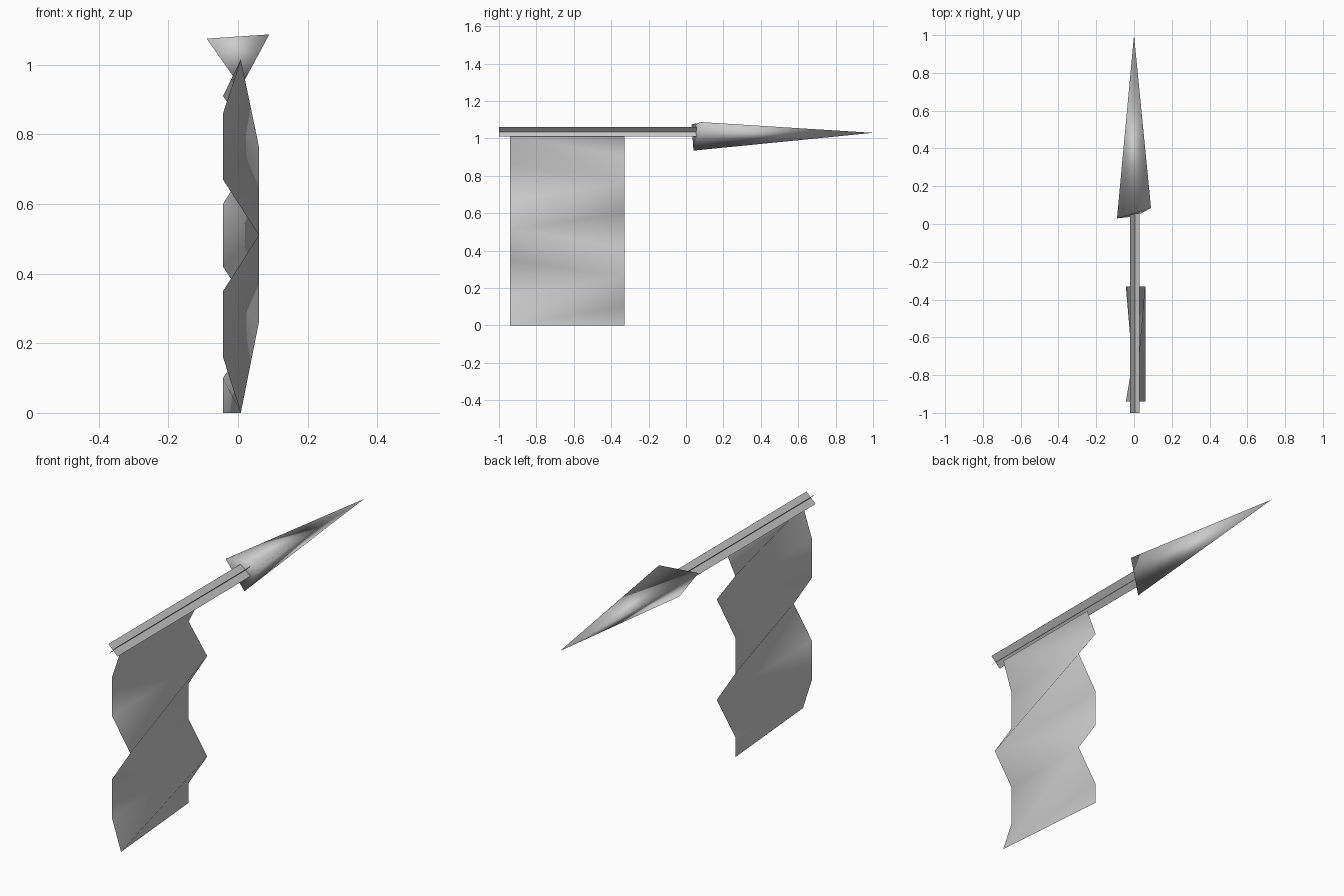
import bpy, bmesh

if "Cube" in bpy.data.objects:
    bpy.data.objects.remove(bpy.data.objects["Cube"])

grey = bpy.data.materials.new("plain_grey")
grey.diffuse_color = (0.6, 0.6, 0.6, 1)
grey.use_nodes = True
grey.node_tree.nodes["Principled BSDF"].inputs["Base Color"].default_value = grey.diffuse_color


def make_part(name, verts, faces, smooth):
    """Build one mesh object from a few corner points."""
    bm = bmesh.new()
    vs = [bm.verts.new(v) for v in verts]
    for f in faces:
        bm.faces.new([vs[i] for i in f]).smooth = smooth
    bmesh.ops.recalc_face_normals(bm, faces=bm.faces)
    mesh = bpy.data.meshes.new(name)
    bm.to_mesh(mesh)
    bm.free()
    mesh.materials.append(grey)
    obj = bpy.data.objects.new(name, mesh)
    bpy.context.collection.objects.link(obj)
    return obj


# Pole: two crossed diagonal strips
CX, CZ, R = 0.005, 1.035, 0.025
Y0, Y1 = -1.0, 0.055
for side, name in ((1, "pole_strip_rising"), (-1, "pole_strip_falling")):
    a, b = (CX - R, CZ - side * R), (CX + R, CZ + side * R)
    make_part(name, [(a[0], Y0, a[1]), (b[0], Y0, b[1]),
                     (b[0], Y1, b[1]), (a[0], Y1, a[1])], [(0, 1, 2, 3)], False)

# Spear head: long slim smooth pyramid on a tilted triangle
make_part("spear_head",
          [(-0.09, 0.03, 1.075), (0.09, 0.085, 1.087), (0.008, 0.04, 0.935), (0, 1, 1.03)],
          [(0, 1, 2), (0, 1, 3), (1, 2, 3), (2, 0, 3)], True)

# Cloth: wavy edges (x, z) at each end, joined by diagonal folds
LO, MID, HI = -0.043, 0.008, 0.06
front_edge = [(MID, 1.015), (LO, 0.86), (LO, 0.67), (HI, 0.51),
              (LO, 0.35), (LO, 0.16), (MID, 0)]
back_edge = [(MID, 1.015), (LO, 0.91), (HI, 0.765), (LO, 0.60),
             (LO, 0.42), (HI, 0.26), (LO, 0.10), (LO, 0)]
verts = [(x, -0.94, z) for x, z in front_edge] + [(x, -0.33, z) for x, z in back_edge]
B = len(front_edge)


def fan(tip, start, end):
    return [(tip, i, i + 1) for i in range(start, end)]


# Each fold peak fans out to the valley on the opposite edge
faces = (fan(0, B, B + 2) + fan(B + 2, 0, 3) + fan(3, B + 2, B + 5)
         + fan(B + 5, 3, 6) + fan(6, B + 5, B + 7))
make_part("flag_cloth", verts, faces, True)
